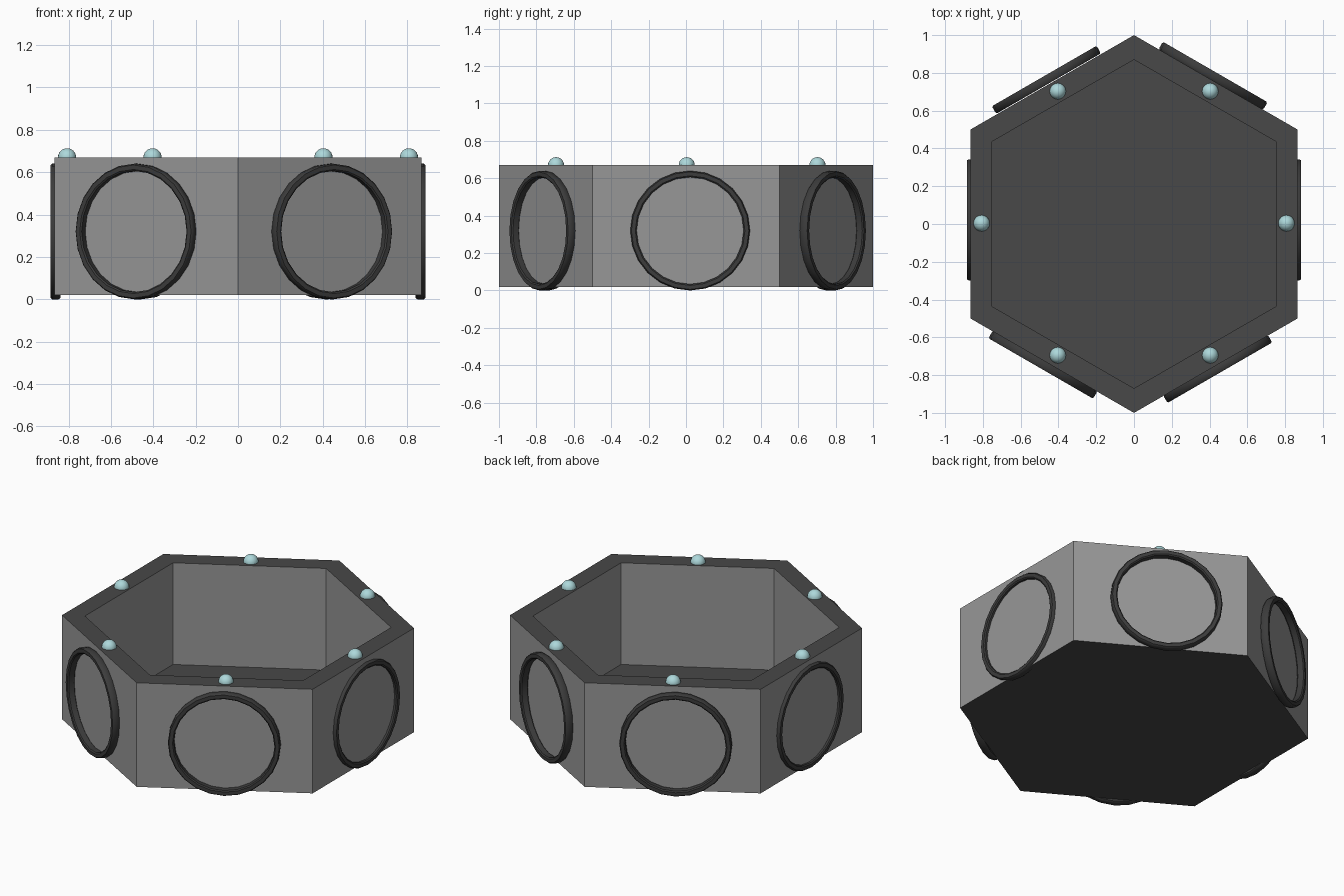
import bpy, bmesh
from math import sin, cos, pi, radians
from mathutils import Matrix, Vector

if "Cube" in bpy.data.objects:
    bpy.data.objects.remove(bpy.data.objects["Cube"])


def material(name, color):
    m = bpy.data.materials.new(name)
    m.use_nodes = True
    m.diffuse_color = (*color, 1)
    m.node_tree.nodes["Principled BSDF"].inputs["Base Color"].default_value = (*color, 1)
    return m


wall_gray = material("wall gray", (0.31, 0.31, 0.31))
dark_gray = material("dark gray", (0.065, 0.065, 0.065))
ring_black = material("ring black", (0.045, 0.045, 0.045))
pale_teal = material("pale teal", (0.42, 0.69, 0.71))


def lathe(bm, profile, sides, closed):
    """Sweep (radius, height) points around z, first corner on +y."""
    loops = [[bm.verts.new((r * sin(2 * pi * i / sides), r * cos(2 * pi * i / sides), z))
              for i in range(sides)] for r, z in profile]
    pairs = list(zip(loops, loops[1:]))
    if closed:
        pairs.append((loops[-1], loops[0]))
    for a, b in pairs:
        for i in range(sides):
            j = (i + 1) % sides
            bm.faces.new((a[i], a[j], b[j], b[i]))
    if not closed:
        bm.faces.new(loops[0])
        bm.faces.new(loops[-1])
    bmesh.ops.recalc_face_normals(bm, faces=bm.faces)


def finish(bm, name, mats, smooth=False):
    mesh = bpy.data.meshes.new(name)
    bm.to_mesh(mesh)
    bm.free()
    obj = bpy.data.objects.new(name, mesh)
    bpy.context.collection.objects.link(obj)
    for m in mats:
        mesh.materials.append(m)
    if smooth:
        bpy.ops.object.select_all(action="DESELECT")
        obj.select_set(True)
        bpy.context.view_layer.objects.active = obj
        bpy.ops.object.shade_smooth_by_angle(angle=radians(40))
    return obj


# Hollow hexagonal body: gray walls, dark rim, floor and underside
TOP = 0.67
bm = bmesh.new()
lathe(bm, [(1, 0.02), (1, TOP), (0.87, TOP), (0.87, 0.035)], 6, False)
for f in bm.faces:
    f.material_index = 1 if abs(f.normal.z) > 0.5 else 0
finish(bm, "hexagonal_body", [wall_gray, dark_gray])

# One ring on each wall: angle, middle distance and sideways shift
rings = [(0, 0.862, 0.022), (60, 0.889, 0.03), (120, 0.893, 0.02),
         (180, 0.862, -0.022), (240, 0.886, -0.045), (300, 0.886, 0.0)]
for n, (angle, distance, shift) in enumerate(rings):
    bm = bmesh.new()
    lathe(bm, [(0.286, -0.017), (0.293, -0.023), (0.314, -0.023), (0.32, -0.015),
               (0.32, 0.015), (0.314, 0.023), (0.293, 0.023), (0.286, 0.017)], 24, True)
    place = (Matrix.Rotation(radians(angle), 4, "Z")
             @ Matrix.Translation(Vector((distance, shift, 0.32)))
             @ Matrix.Rotation(pi / 2, 4, "Y"))
    bm.transform(place)
    finish(bm, f"wall_ring_{n + 1}", [ring_black], True)

# A small round stud in the middle of each rim side
for n in range(6):
    a = n * pi / 3
    bm = bmesh.new()
    bmesh.ops.create_uvsphere(bm, u_segments=20, v_segments=12, radius=0.043)
    bm.transform(Matrix.Translation((0.807 * cos(a), 0.807 * sin(a) + 0.004, TOP)))
    finish(bm, f"rim_stud_{n + 1}", [pale_teal], True)
